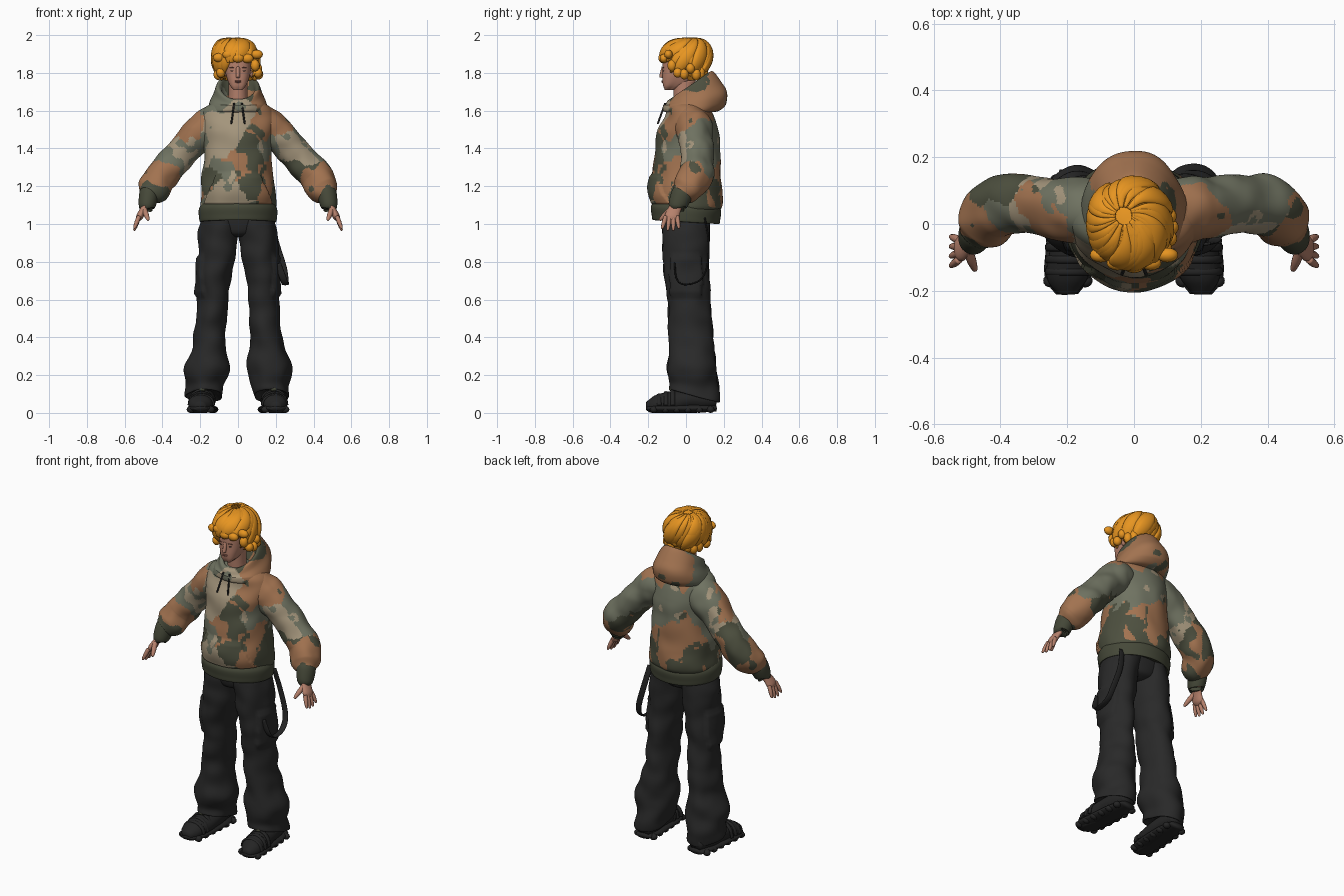
import bpy, bmesh, random
from math import sin, cos, pi, tau
from mathutils import Vector, noise

random.seed(4)
if "Cube" in bpy.data.objects:
    bpy.data.objects.remove(bpy.data.objects["Cube"])

AXIS_X, AXIS_Y, AXIS_Z = Vector((1, 0, 0)), Vector((0, 1, 0)), Vector((0, 0, 1))
SIDES = (1, -1)


def material(name, red, green, blue):
    made = bpy.data.materials.new(name)
    made.use_nodes = True
    colour = (red, green, blue, 1)
    made.diffuse_color = colour
    made.node_tree.nodes["Principled BSDF"].inputs["Base Color"].default_value = colour
    return made


TAN = material("camo tan", .37, .3, .2)
BROWN = material("camo brown", .36, .17, .08)
SAGE = material("camo sage", .16, .17, .12)
OLIVE = material("camo dark olive", .075, .08, .05)
TRIM = material("olive trim", .06, .065, .04)
HAIR = material("orange hair", .8, .3, .015)
SKIN = material("skin", .47, .22, .15)
LIP = material("lip", .28, .11, .08)
CLOTH = material("black cloth", .022, .022, .022)
SHOE = material("black rubber", .018, .018, .018)
CAMO = [TAN, BROWN, SAGE, OLIVE]

# Camouflage: rough patch centres for each colour, broken up by noise
PATCHES = [
    [(-.12, -.17, 1.55), (-.05, -.18, 1.45), (.05, -.15, 1.6), (.32, -.05, 1.4), (-.2, -.1, 1.4),
     (0, -.2, 1.14), (-.13, -.2, 1.17), (-.3, 0, 1.4)],
    [(.14, -.13, 1.53), (.02, -.18, 1.31), (.17, -.1, 1.28), (.23, 0, 1.58), (-.28, 0, 1.49), (-.41, -.05, 1.27),
     (.43, 0, 1.24), (0, .2, 1.25), (0, .2, 1.66), (-.1, .2, 1.33), (.13, 0, 1.66), (-.48, 0, 1.2), (.14, -.2, 1.13)],
    [(-.17, 0, 1.4), (.17, -.1, 1.42), (0, .2, 1.5), (-.2, .1, 1.5), (.27, .1, 1.48), (-.1, -.2, 1.28),
     (.4, .1, 1.36), (-.36, -.03, 1.36), (-.1, -.08, 1.7), (.1, .2, 1.4)],
    [(.08, -.19, 1.22), (.1, -.17, 1.4), (-.16, -.18, 1.23), (-.14, .2, 1.12), (.16, .2, 1.15), (-.4, .13, 1.32),
     (.35, .05, 1.3), (-.46, -.05, 1.17), (.08, 0, 1.75), (.19, 0, 1.2)]]


def camo(point):
    moved = point + noise.noise_vector(point * 12) * .055 + noise.noise_vector(point * 25) * .02
    patch = min(range(4), key=lambda c: min((moved - Vector(spot)).length for spot in PATCHES[c]))
    return (patch + 2) % 4 if noise.noise(point * 13) > .42 else patch


def zero(*_):
    return 0


def smooth(rows, steps):
    """Catmull-Rom interpolation of number tuples."""
    out = []
    last = len(rows) - 1
    for i in range(last):
        four = rows[max(i - 1, 0)], rows[i], rows[i + 1], rows[min(i + 2, last)]
        for k in range(steps):
            t = k / steps
            out.append([q + t / 2 * (r - p + t * (2 * p - 5 * q + 4 * r - s + t * (3 * (q - r) + s - p)))
                        for p, q, r, s in zip(*four)])
    return out + [list(rows[last])]


def finish(bm, name, mats, rule=zero):
    bmesh.ops.recalc_face_normals(bm, faces=bm.faces)
    for face in bm.faces:
        face.smooth = True
        face.material_index = rule(face.calc_center_median())
    mesh = bpy.data.meshes.new(name)
    bm.to_mesh(mesh)
    bm.free()
    for mat in mats:
        mesh.materials.append(mat)
    bpy.context.collection.objects.link(bpy.data.objects.new(name, mesh))


def skin(name, rings, mats, rule):
    bm = bmesh.new()
    rings = [[bm.verts.new(point) for point in ring] for ring in rings]
    for low, high in zip(rings, rings[1:]):
        for i in range(len(low)):
            bm.faces.new((low[i - 1], low[i], high[i], high[i - 1]))
    bm.faces.new(rings[0])
    bm.faces.new(rings[-1])
    finish(bm, name, mats, rule)


def loft(name, rows, mats, centre=zero, tilt=zero, seg=48, steps=6, fold=0, rule=zero, bulge=zero):
    """Upright body; each row is height, half width, middle y, half depth."""
    rings = []
    for z, wide, y, deep in smooth(rows, steps):
        ring = []
        for i in range(seg):
            a = tau * i / seg
            out = Vector((cos(a), sin(a), 0))
            p = Vector((centre(z) + wide * out.x, y + deep * out.y, z + tilt(z) * deep * out.y))
            push = fold * noise.noise((p.x * 9, p.y * 9, p.z * 10)) + bulge(p, a)
            ring.append(p + out * push)
        rings.append(ring)
    skin(name, rings, mats, rule)


def tube(name, rows, mats, side=1, ref=AXIS_Y, flat=1, seg=12, steps=5, fold=0, rule=zero):
    """Swept body standing on the ground or above; each row is x, y, z, radius."""
    rows = smooth(rows, steps)
    points = [Vector((side * x, y, z)) for x, y, z, radius in rows]
    rings = []
    for i, p in enumerate(points):
        along = points[min(i + 1, len(points) - 1)] - points[max(i - 1, 0)]
        u = ref.cross(along).normalized()
        v = along.cross(u).normalized() * flat
        ring = []
        for j in range(seg):
            d = (u * cos(tau * j / seg) + v * sin(tau * j / seg)) * rows[i][3]
            q = p + d + d.normalized() * fold * noise.noise((p + d) * 12)
            q.z = max(q.z, 0)
            ring.append(q)
        rings.append(ring)
    skin(name, rings, mats, rule)


def taper(name, start, end, radius, mat, side=1, tip=.3):
    start, end = Vector(start), Vector(end)
    rows = [(*start.lerp(end, t), radius * r) for t, r in ((0, 1), (.5, 1), (.9, .5 + tip / 2), (1, tip))]
    tube(name, rows, [mat], side)


def blob(name, at, size, mat):
    bm = bmesh.new()
    bmesh.ops.create_uvsphere(bm, u_segments=16, v_segments=10, radius=1)
    bmesh.ops.scale(bm, vec=size, verts=bm.verts)
    bmesh.ops.translate(bm, vec=at, verts=bm.verts)
    finish(bm, name, [mat])


# Hoodie body with raised front pouch, hem, hood and drawstrings
def pouch(p, a):
    return .011 if p.y < 0 and 1.11 < p.z < 1.26 and abs(p.x) < .12 + .4 * (1.25 - p.z) else 0


loft("hoodie_body", [
    (1.06, .19, 0, .17), (1.1, .2, .01, .185), (1.2, .195, 0, .19), (1.4, .18, .01, .17), (1.5, .19, .01, .155),
    (1.57, .195, .02, .13), (1.62, .17, .015, .11), (1.66, .1, .01, .085)],
    CAMO, seg=160, steps=14, fold=.01, rule=camo, bulge=pouch)
loft("hoodie_hem", [(1.04, .18, 0, .15), (1.01, .2, 0, .175), (1.04, .207, 0, .182), (1.08, .207, 0, .186),
                    (1.11, .19, 0, .17)], [TRIM], tilt=lambda z: -.06, seg=72)
loft("hood", [
    (1.59, .15, .01, .1), (1.6, .16, .03, .15), (1.65, .15, .05, .17), (1.69, .13, .04, .15),
    (1.73, .11, .02, .12), (1.72, .09, .02, .1), (1.66, .08, 0, .07), (1.6, .05, 0, .05)],
    CAMO, tilt=lambda z: 6.6 * max(0, z - 1.63), seg=120, steps=10, fold=.008, rule=camo)
for side in SIDES:
    taper("drawstring", (.02, -.11, 1.64), (.036, -.15, 1.53), .005, SHOE, side, 1)

# Sleeves, cuffs and hands
for side in SIDES:
    tube("sleeve", [
        (.1, .03, 1.57, .08), (.16, .04, 1.51, .1), (.24, .05, 1.44, .09), (.33, .06, 1.34, .085),
        (.41, .05, 1.25, .09), (.45, 0, 1.18, .08), (.475, -.03, 1.15, .05)],
        CAMO, side, seg=96, steps=14, fold=.011, rule=camo)
    tube("cuff", [(.46, -.01, 1.18, .045), (.47, -.02, 1.16, .052), (.48, -.04, 1.11, .047),
                  (.485, -.045, 1.09, .04), (.48, -.04, 1.1, .025)], [TRIM], side, flat=1.1, seg=32)
    tube("palm", [(.48, -.04, 1.12, .017), (.5, -.06, 1.08, .017), (.52, -.075, 1.04, .019),
                  (.53, -.08, 1.02, .01)], [SKIN], side, flat=2, seg=20)
    for i in range(4):
        base = Vector((.524, -.047 - .02 * i, 1.04))
        reach = Vector((.026, .01 - .01 * i, -.065 - .012 * sin(pi * i / 3)))
        taper("finger", base, base + reach, .0115, SKIN, side)
    taper("thumb", (.497, -.08, 1.08), (.475, -.14, 1.02), .014, SKIN, side)


# Trousers: hips, flared legs with cargo pockets, hanging strap
def cargo(p, a):
    return .013 if .63 < p.z < .82 and abs(p.x) > .17 and abs(p.y) < .08 else 0


loft("trouser_hips", [(.93, .05, 0, .06), (.95, .12, 0, .1), (1, .185, 0, .115), (1.06, .19, 0, .12)], [CLOTH])
for side in SIDES:
    loft("trouser_leg", [
        (1.06, .095, 0, .125), (.95, .102, 0, .125), (.8, .095, 0, .12), (.65, .083, .01, .115),
        (.5, .08, .02, .115), (.36, .09, .03, .12), (.23, .118, .03, .13), (.14, .1, .04, .13),
        (.09, .095, .04, .13), (.11, .07, .04, .1)],
        [CLOTH], centre=lambda z: side * (.185 - .085 * z), tilt=lambda z: 2.5 * min(0, z - .2),
        seg=56, steps=8, fold=.016, bulge=cargo)
strap_path = [(.17, .1, 1.03), (.2, .12, .9), (.24, .11, .77), (.25, .07, .7), (.25, -.01, .68),
              (.24, -.05, .71), (.21, -.06, .79)]
tube("hanging_strap", [(*point, .0045) for point in strap_path], [SHOE], ref=AXIS_X, flat=4)

# Shoes: upper, lugged sole, straps and tongue
upper = [(.175, .16, .06, .04), (.18, .08, .07, .06), (.185, 0, .07, .065), (.19, -.08, .055, .066),
         (.2, -.16, .04, .06), (.2, -.21, .035, .025)]
for side in SIDES:
    tube("shoe_upper", upper, [SHOE], side, AXIS_Z, .85, 28, fold=.006)
    tube("shoe_sole", [(x, y, .024, r + .008) for x, y, z, r in upper], [SHOE], side, AXIS_Z, .33, 24)
    for i in range(6):
        for edge in SIDES:
            x = .178 + .004 * i + edge * .052
            blob("sole_lug", (side * x, .13 - .06 * i, .018), (.022, .02, .018), SHOE)
    for i in range(3):
        arch = [pi * k / 6 for k in range(7)]
        tube("shoe_strap", [(.194 + .066 * cos(a), -.07 - .036 * i, .04 + (.08 - .012 * i) * sin(a), .007)
                            for a in arch], [SHOE], side, flat=1.7)
    blob("shoe_tongue", (side * .188, -.06, .125), (.026, .03, .014), TRIM)

# Neck, head and face
loft("neck", [(1.58, .06, 0, .06), (1.67, .05, -.01, .055), (1.76, .05, -.01, .06)], [SKIN])
loft("head", [
    (1.71, .02, -.09, .02), (1.73, .04, -.07, .05), (1.76, .055, -.045, .08), (1.8, .066, -.03, .095),
    (1.86, .07, -.02, .105), (1.91, .065, -.02, .1), (1.95, .03, -.02, .04)],
    [SKIN], bulge=lambda p, a: .008 * sin(2 * a) ** 2)
taper("nose", (0, -.118, 1.83), (0, -.133, 1.775), .011, SKIN, tip=.8)
blob("upper_lip", (0, -.125, 1.757), (.017, .005, .003), LIP)
blob("lower_lip", (0, -.124, 1.751), (.015, .006, .004), LIP)
for side in SIDES:
    blob("eye", (side * .029, -.118, 1.811), (.01, .005, .003), SHOE)
    blob("eyebrow", (side * .03, -.12, 1.828), (.016, .005, .002), LIP)
    blob("ear", (side * .074, 0, 1.805), (.012, .02, .03), SKIN)

# Hair: inner cap, then layered locks swirling down from an off-centre crown
loft("hair_cap", [
    (1.76, .07, .04, .04), (1.8, .1, .04, .06), (1.84, .11, .03, .075), (1.88, .113, .01, .1),
    (1.93, .098, -.01, .11), (1.97, .06, -.01, .07), (1.985, .02, -.01, .02)], [HAIR])


def lock(start, twist, reach, thick):
    front = -sin(start + twist)
    drop = 1.7 if front > .75 else 2.2 if front > .5 else random.uniform(2.35, 2.7)
    rows = []
    for k in range(8):
        t = k / 7
        fall, turn = .1 + (drop - .1) * t, start + twist * t
        out = reach * sin(fall) ** .65
        rows.append((out * cos(turn) - .03 * (1 - t), out * 1.06 * sin(turn) + .04 * (1 - t) - .016,
                     1.87 + .115 * cos(fall), thick * (.15 + sin(pi * t ** 1.4))))
    middle = start + twist / 2
    tube("hair_lock", rows, [HAIR], ref=Vector((-sin(middle), cos(middle), 0)), flat=2, steps=4)


for layer, count in enumerate((13, 15)):
    for i in range(count):
        lock(tau * (i + layer / 2) / count, random.uniform(-1.3, -.5), random.uniform(.108, .118),
             random.uniform(.012, .02))
# Short curls around the temples, nape and fringe
for i in range(15):
    a = -.6 + (pi + 1.2) * i / 14
    blob("hair_curl", (.11 * cos(a), -.012 + .11 * sin(a), random.uniform(1.79, 1.84)),
         (.024, .024, random.uniform(.025, .04)), HAIR)
for i in range(5):
    blob("fringe_curl", (.05 * (i - 2), -.125 + .008 * (i - 2) ** 2, random.uniform(1.875, 1.9)),
         (.032, .022, .024), HAIR)
